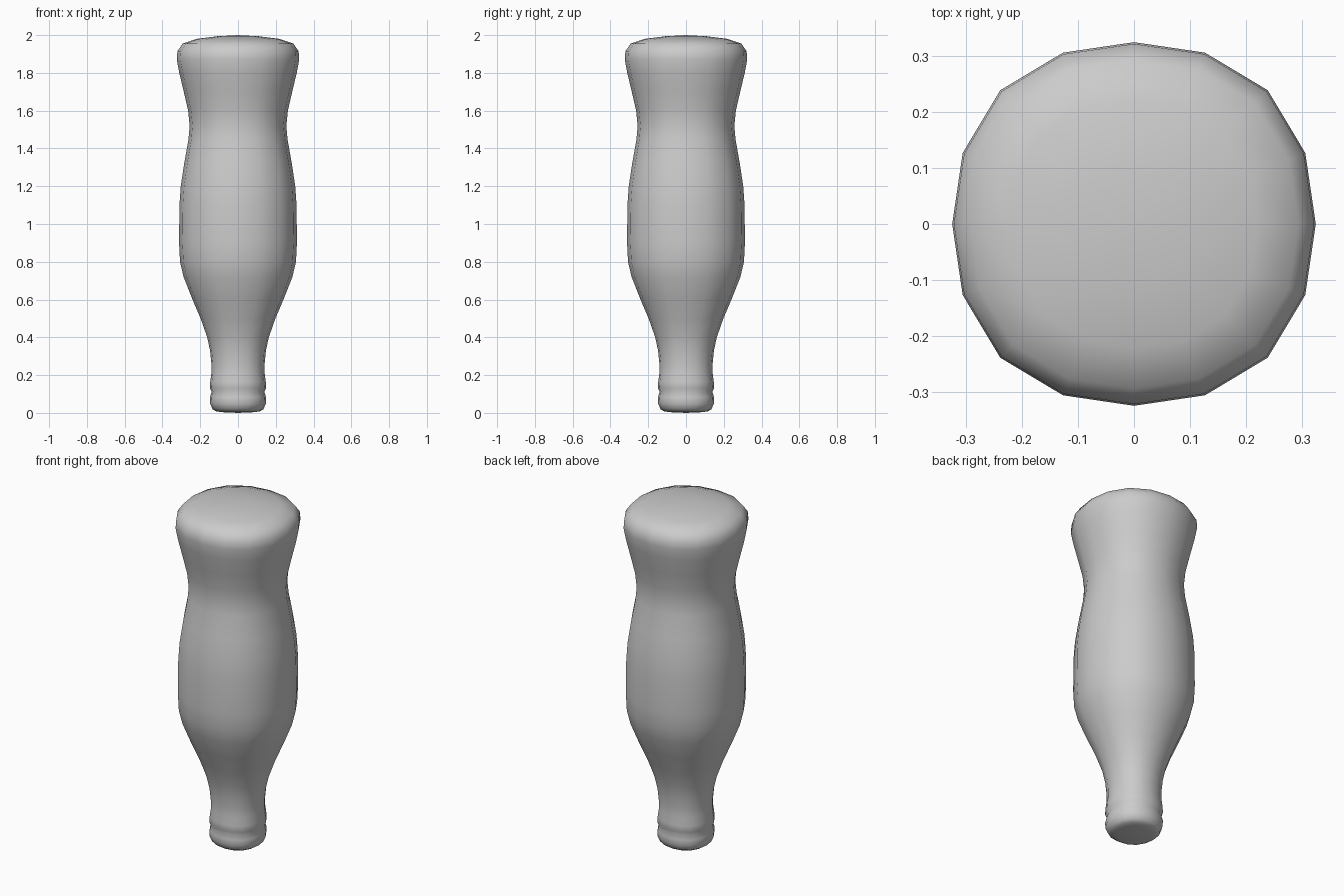
import bpy, bmesh
from math import cos, sin, pi

if "Cube" in bpy.data.objects:
    bpy.data.objects.remove(bpy.data.objects["Cube"], do_unlink=True)

SIDES = 16

# Plain grey surface
grey = bpy.data.materials.new("plain grey")
grey.use_nodes = True
colour = (0.6, 0.6, 0.6, 1)
grey.diffuse_color = colour
grey.node_tree.nodes["Principled BSDF"].inputs["Base Color"].default_value = colour

# Bottle standing on its mouth: (radius, height) from mouth to domed base
profile = [
    (.09, .004), (.118, .009), (.135, .02), (.147, .048), (.148, .083),   # lip
    (.14, .112), (.148, .13), (.147, .165), (.141, .21), (.141, .26),     # collar
    (.148, .33), (.163, .4), (.198, .5), (.245, .61), (.288, .72),        # neck
    (.307, .8), (.312, .9), (.31, 1.1), (.303, 1.2), (.285, 1.32),        # body
    (.262, 1.45), (.256, 1.52), (.264, 1.6), (.287, 1.7), (.311, 1.8),    # waist
    (.324, 1.87), (.321, 1.915), (.293, 1.955), (.22, 1.98), (.11, 1.994) # base
]


def ring(bm, radius, z):
    """One slightly squared loop of the bottle wall."""
    loop = []
    for i in range(SIDES):
        a = 2 * pi * i / SIDES
        r = radius * (1.02 - .02 * cos(4 * a))
        loop.append(bm.verts.new((r * cos(a), r * sin(a), z)))
    return loop


bm = bmesh.new()
rings = [ring(bm, r, z) for r, z in profile]
mouth = bm.verts.new((0, 0, 0))
top = bm.verts.new((0, 0, 2))
for i in range(SIDES):
    j = (i + 1) % SIDES
    for low, high in zip(rings, rings[1:]):
        bm.faces.new((low[i], low[j], high[j], high[i]))
    bm.faces.new((mouth, rings[0][j], rings[0][i]))
    bm.faces.new((top, rings[-1][i], rings[-1][j]))
for face in bm.faces:
    face.smooth = True

mesh = bpy.data.meshes.new("bottle")
bm.to_mesh(mesh)
bm.free()
mesh.materials.append(grey)
bottle = bpy.data.objects.new("bottle", mesh)
bpy.context.collection.objects.link(bottle)
